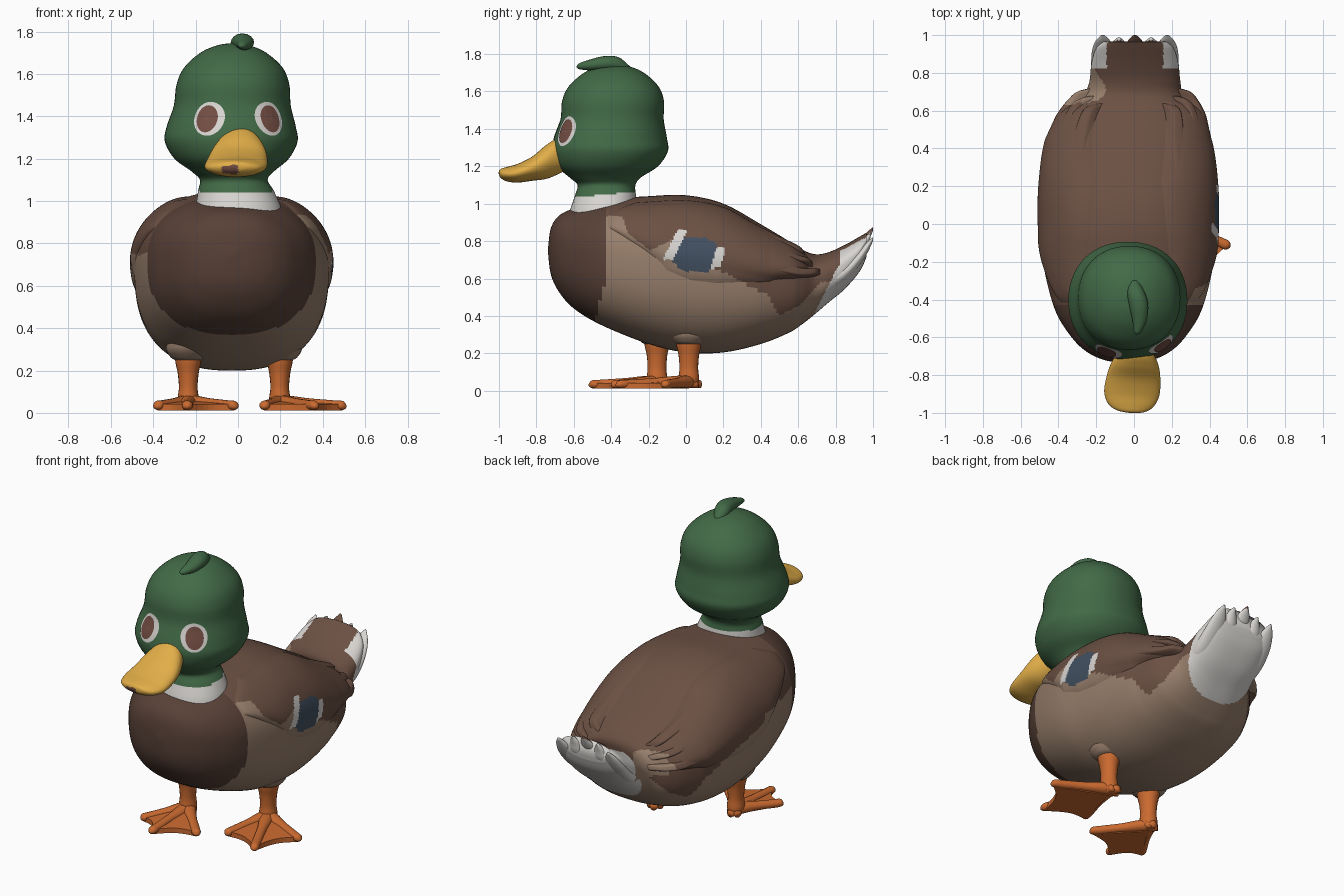
import bpy, bmesh, math
from mathutils import Vector
from mathutils.bvhtree import BVHTree

if "Cube" in bpy.data.objects:
    bpy.data.objects.remove(bpy.data.objects["Cube"])


def lin(c):
    c /= 255
    return c / 12.92 if c < 0.04 else ((c + 0.055) / 1.055) ** 2.4


MATS = {}
for name, rgb in {"green": (66, 106, 71), "chest_brown": (88, 65, 55), "back_brown": (107, 80, 67),
                  "tan": (152, 127, 108), "white": (216, 213, 209), "yellow": (226, 174, 72),
                  "orange": (202, 106, 48), "slate_blue": (66, 80, 97),
                  "eye_brown": (114, 77, 67)}.items():
    m = bpy.data.materials.new(name)
    m.diffuse_color = [lin(c) for c in rgb] + [1]
    m.use_nodes = True
    m.node_tree.nodes["Principled BSDF"].inputs["Base Color"].default_value = m.diffuse_color
    MATS[name] = m


def smooth_rows(rows, sub):
    """Catmull-Rom interpolation through a list of tuples."""
    out = []
    for i in range(len(rows) - 1):
        a, b, c, d = rows[max(i - 1, 0)], rows[i], rows[i + 1], rows[min(i + 2, len(rows) - 1)]
        for s in range(sub):
            t = s / sub
            out.append([q + 0.5 * t * (r - p + t * (2 * p - 5 * q + 4 * r - s2 + t * (3 * (q - r) + s2 - p)))
                        for p, q, r, s2 in zip(a, b, c, d)])
    return out + [list(rows[-1])]


def lerp(table, x):
    for (x0, y0), (x1, y1) in zip(table, table[1:]):
        if x <= x1:
            return y0 + (y1 - y0) * max(0, (x - x0) / (x1 - x0))
    return table[-1][1]


def skin(name, rings, colour, closed=True, origin=None):
    """Join rows of points into a smooth surface; colour is a name or a rule on the face centre."""
    bm = bmesh.new()
    vs = [[bm.verts.new(p) for p in r] for r in rings]
    n = len(vs[0])
    for a, b in zip(vs, vs[1:]):
        for j in range(n if closed else n - 1):
            k = (j + 1) % n
            bm.faces.new((a[j], a[k], b[k], b[j]))
    if closed:
        bm.faces.new(vs[0])
        bm.faces.new(vs[-1])
    bmesh.ops.recalc_face_normals(bm, faces=bm.faces[:])
    if origin is not None:
        if sum(f.normal.dot(f.calc_center_median() - Vector(origin)) for f in bm.faces) < 0:
            bmesh.ops.reverse_faces(bm, faces=bm.faces[:])
    me = bpy.data.meshes.new(name)
    used = []
    for f in bm.faces:
        c = colour if isinstance(colour, str) else colour(f.calc_center_median())
        if c not in used:
            used.append(c)
            me.materials.append(MATS[c])
        f.material_index = used.index(c)
        f.smooth = True
    bm.to_mesh(me)
    bm.free()
    ob = bpy.data.objects.new(name, me)
    bpy.context.collection.objects.link(ob)
    return ob


def power(v, e):
    return math.copysign(abs(v) ** e, v)


def loft(name, rows, colour, n=24, sub=5, e=1):
    """Rounded sections (x, y, z, r1, r2) along an upright or a level path; e < 1 is boxier."""
    d = Vector(rows[-1][:3]) - Vector(rows[0][:3])
    if abs(d.z) > math.hypot(d.x, d.y):
        s, t = Vector((1, 0, 0)), Vector((0, 1, 0))
    else:
        s, t = Vector((d.y, -d.x, 0)).normalized(), Vector((0, 0, 1))
    rings = [[Vector((x, y, z)) + s * r1 * power(math.cos(a), e) + t * r2 * power(math.sin(a), e)
              for a in (2 * math.pi * k / n for k in range(n))]
             for x, y, z, r1, r2 in smooth_rows(rows, sub)]
    return skin(name, rings, colour)


# plumage colour rule shared by body, wings and tail
EDGE = [(-.45, .94), (-.34, .93), (-.31, .84), (-.19, .75), (-.07, .81), (-.04, .70), (.2, .635),
        (.34, .56), (.44, .51), (.5, .40), (.61, .46), (.72, .58)]


def plumage(c):
    x, y, z = c
    if y > .82 and abs(x - .005) > .15:
        return "white"
    if x < -.15 and .63 < y < .82 and z < .71 and z > .58:
        return "tan"
    if y > .715 + .5 * (z - .47):
        return "back_brown" if z > .63 + 1.05 * (y - .78) else "white"
    if y < -.43 - .25 * max(0, .6 - z):
        return "chest_brown"
    if x > .2:
        # wing patch with pale bars before and behind it
        front = y - .5 * (z - .7)
        rear = y - .25 * (z - .7)
        low = .64 + .6 * max(0, -y)
        if front > -.07 and rear < .145 and low < z < .82 - .5 * max(0, y - .1):
            return "slate_blue"
        if (-.125 < front <= -.07 and .7 < z < .86) or (.145 <= rear < .195 and .655 < z < .765):
            return "white"
    edge = lerp(EDGE, y)
    if x < 0:
        edge = min(edge, .75)
    return "tan" if z < edge else "back_brown"


# body: sections along y as (y, top, bottom, half width)
BODY = [(-.737, .77, .73, .02), (-.722, .87, .62, .12), (-.68, .935, .53, .215), (-.6, .975, .44, .30),
        (-.45, 1.02, .35, .39), (-.2, 1.04, .25, .452), (0, 1.045, .205, .458), (.2, 1.0, .205, .45),
        (.4, .89, .25, .42), (.55, .80, .31, .365), (.62, .755, .355, .32), (.69, .73, .41, .26),
        (.76, .74, .47, .24), (.85, .78, .545, .23), (.93, .825, .64, .205), (.965, .845, .715, .165)]
DENSE = smooth_rows(BODY, 10)


def body_point(row, a):
    y, top, bot, w = row
    mid = bot + (top - bot) * .55
    c, s = math.cos(a), math.sin(a)
    e = .87 if s > 0 else .82
    x0 = lerp([(.45, -.03), (.75, .005)], max(y, .45))
    return Vector((x0 + power(c, e) * w, y, mid + power(s, e) * ((top - mid) if s > 0 else (mid - bot))))


skin("body", [[body_point(r, 2 * math.pi * k / 120) for k in range(120)] for r in DENSE], plumage)


def row_at(y):
    return [y] + [lerp([(r[0], r[i]) for r in DENSE], y) for i in (1, 2, 3)]


def wing(name, side, y0, y1, low, high, thick, nu=120, nv=60):
    """Raised shell lying on the body between two angle curves."""
    rings = []
    for i in range(nu + 1):
        u = i / nu
        y = y0 + (y1 - y0) * u
        row, ring = row_at(y), []
        lo, hi = lerp(low, u), lerp(high, u)
        for j in range(nv + 1):
            v = j / nv
            a = math.radians(lo + (hi - lo) * v)
            p = body_point(row, a if side > 0 else math.pi - a)
            out = Vector((side * math.cos(a), 0, .6 * math.sin(a)))
            h = (1 - abs(2 * u - 1) ** 16) * (1 - abs(2 * v - 1) ** 6)
            ring.append(p + out * (thick * h * (.65 + .4 * u + .6 * u ** 4) - .01))
        rings.append(ring)
    skin(name, rings, plumage, closed=False, origin=(-.03, 0, .6))


for side, tag in ((1, "right"), (-1, "left")):
    wing("wing_" + tag, side, -.43, .66, [(0, 28), (.12, 14), (.3, -4), (.42, -8), (.55, -8), (.8, -2), (1, 8)],
         [(0, 45), (.15, 66), (.6, 72), (1, 60)], .045)
    # overlapping long feathers toward the tail
    for k, (lo, hi, end) in enumerate(((4, 24, .72), (26, 44, .68), (46, 64, .64))):
        wing(f"wing_feather_{tag}_{k}", side, .2, end, [(0, lo), (1, lo + 4)], [(0, hi), (1, hi - 2)],
             .056, 40, 12)

# tail feather tips
for k, x in enumerate((-.17, -.085, 0, .085, .17)):
    dz = -.025 * abs(x) / .08
    end = 1.0 - .02 * (k % 2)
    loft(f"tail_feather_{k}", [(x + .005, .74, .61 + dz / 2, .06, .06), (x + .005, .84, .68 + dz, .062, .05),
                               (x + .005, .92, .755 + dz, .057, .042), (x + .005, end - .03, .82 + dz, .038, .03),
                               (x + .005, end, .865 + dz, .008, .01)], plumage, 20, 8)

# head, neck and white collar in one loft
HEAD = [(0, -.44, .92, .215, .19), (0, -.437, .98, .2, .178), (-.01, -.43, 1.05, .178, .162),
        (-.02, -.425, 1.1, .16, .155), (-.025, -.432, 1.14, .195, .19),
        (-.03, -.42, 1.2, .27, .27), (-.032, -.407, 1.28, .313, .31),
        (-.032, -.404, 1.35, .305, .302), (-.027, -.395, 1.45, .276, .276),
        (-.024, -.39, 1.55, .266, .272), (-.022, -.387, 1.63, .232, .238),
        (-.022, -.385, 1.7, .155, .16), (-.022, -.385, 1.735, .075, .08),
        (-.022, -.385, 1.745, .01, .01)]
head = loft("head", HEAD, lambda c: "white" if c.z < 1.05 + .08 * (c.y + .43) else "green", 56, 6, .93)

# crest tuft
loft("crest_tuft", [(0, -.3, 1.715, .02, .02), (.01, -.36, 1.743, .045, .04), (.025, -.43, 1.75, .05, .04),
                    (.03, -.51, 1.742, .038, .03), (.02, -.57, 1.735, .02, .016),
                    (.015, -.585, 1.732, .004, .004)], "green", 16)

# bill with a small dark mouth at the tip
loft("bill", [(.01, -.62, 1.26, .06, .07), (.01, -.69, 1.25, .10, .095), (.005, -.75, 1.222, .128, .09),
              (-.003, -.82, 1.188, .143, .065), (-.012, -.9, 1.163, .146, .05),
              (-.018, -.96, 1.158, .12, .038), (-.02, -.99, 1.162, .075, .024),
              (-.02, -1.0, 1.164, .02, .008)],
     lambda c: "eye_brown" if c.y < -.975 and c.z < 1.165 and -.075 < c.x < 0 else "yellow", 40, 8)

# eyes: thin discs laid on the head surface
tree = BVHTree.FromPolygons([v.co for v in head.data.vertices], [p.vertices[:] for p in head.data.polygons])
HC = Vector((-.03, -.4, 1.38))


def eye_disc(name, x, y, z, rx, rz, lift, colour):
    d = Vector((x, y, z)) - HC
    d.z = 0
    d.normalize()
    s = Vector((-d.y, d.x, 0))
    rings = []
    for i in range(9):
        f = .02 + .98 * i / 8
        ring = []
        for k in range(33):
            a = 2 * math.pi * k / 32
            start = Vector((x, y, z)) + s * rx * f * math.cos(a) + Vector((0, 0, rz * f * math.sin(a)))
            hit = tree.ray_cast(start + d * .4, -d)[0]
            ring.append(hit + d * lift)
        rings.append(ring)
    skin(name, rings, colour, closed=False, origin=HC)


for tag, x, y, ix, iy in (("left", -.138, -.68, -.145, -.677), ("right", .15, -.645, .152, -.643)):
    eye_disc("eye_white_" + tag, x, y, 1.388, .076, .08, .004, "white")
    eye_disc("eye_iris_" + tag, ix, iy, 1.388, .052, .064, .008, "eye_brown")

# legs and webbed feet: ankle position and three toe tips each
FEET = {"left": ((-.235, -.155), ((-.388, -.40), (-.24, -.52), (-.005, -.395))),
        "right": ((.197, .015), ((.51, -.12), (.37, -.375), (.12, -.295)))}
for tag, ((ax, ay), tips) in FEET.items():
    loft("leg_" + tag, [(ax, ay, .02, .035, .04), (ax, ay, .06, .05, .055), (ax, ay, .12, .044, .05),
                        (ax, ay, .19, .05, .055), (ax, ay, .25, .062, .067), (ax, ay, .34, .065, .07)],
         "orange", 20)
    # feathered thigh where the leg meets the belly
    loft("thigh_" + tag, [(ax, ay, .25, .062, .067), (ax, ay, .265, .085, .09), (ax, ay, .31, .105, .125),
                          (ax * .9, ay, .4, .1, .14)], "tan", 24)
    for k, (tx, ty) in enumerate(tips):
        pt = lambda f: (ax + (tx - ax) * f, ay + (ty - ay) * f)
        loft(f"toe_{tag}_{k}", [(*pt(-.16), .035, .02, .02), (*pt(.05), .048, .042, .034),
                                (*pt(.45), .043, .028, .026), (*pt(.8), .036, .027, .024),
                                (*pt(.95), .035, .024, .021), (*pt(1), .03, .006, .006)], "orange", 14)
    # web stretched between the toes with a scalloped front edge
    edge = []
    for (x0, y0), (x1, y1) in zip(tips, tips[1:]):
        for i in range(8):
            t = i / 8
            f = .95 - .1 * math.sin(math.pi * t)
            edge.append((ax + (x0 + (x1 - x0) * t - ax) * f, ay + (y0 + (y1 - y0) * t - ay) * f))
    edge.append((ax + (tips[2][0] - ax) * .95, ay + (tips[2][1] - ay) * .95))
    top = [Vector((ax, ay, .062))] + [Vector((*p, .042)) for p in edge]
    web = skin("web_" + tag, [[Vector((p.x, p.y, .012)) for p in top], top], "orange")
    web.data.shade_flat()
